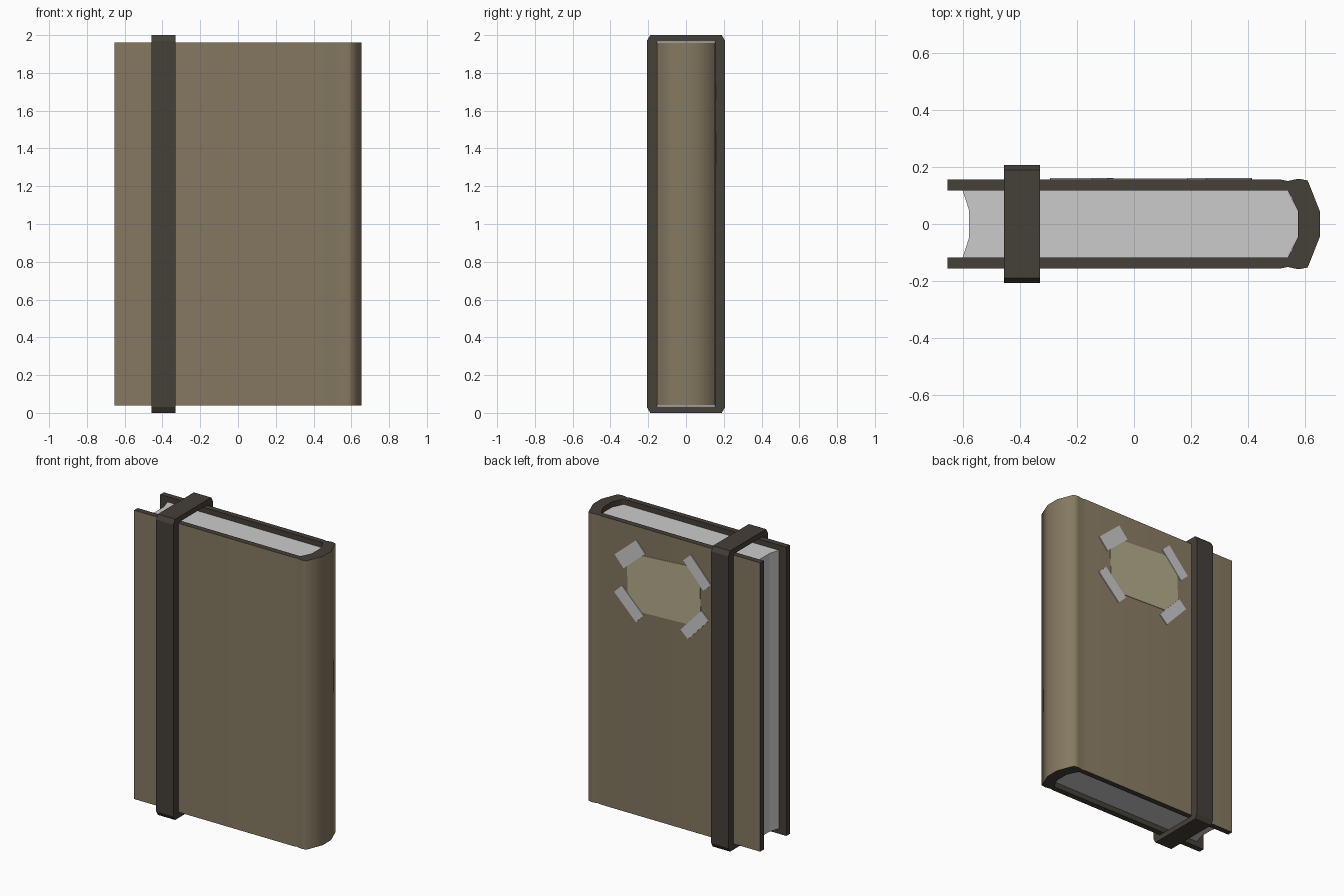
import bpy, bmesh, math
from mathutils import Vector, Matrix

if "Cube" in bpy.data.objects:
    bpy.data.objects.remove(bpy.data.objects["Cube"])


def material(name, rgb):
    m = bpy.data.materials.new(name)
    m.diffuse_color = (*rgb, 1)
    m.use_nodes = True
    m.node_tree.nodes["Principled BSDF"].inputs["Base Color"].default_value = m.diffuse_color
    return m


TAN = material("tan_cloth", (0.235, 0.19, 0.12))
DARK = material("dark_brown", (0.06, 0.05, 0.04))
CREAM = material("cream_paper", (0.46, 0.42, 0.27))


def strip(name, outer, inner, lo, hi, place, mats=(), closed=False, smooth=None):
    """Sweep the band between two matching outlines from lo to hi.
    Outer faces use the first material, all others the last."""
    bm = bmesh.new()
    rings = [[[bm.verts.new(place(p, h)) for p in line] for line in (outer, inner)]
             for h in (lo, hi)]
    (ol, il), (oh, ih) = rings
    n = len(outer)
    last = max(len(mats) - 1, 0)
    for i in range(n if closed else n - 1):
        j = (i + 1) % n
        for k, loop in enumerate(((ol[i], ol[j], oh[j], oh[i]),
                                  (il[j], il[i], ih[i], ih[j]),
                                  (ol[j], ol[i], il[i], il[j]),
                                  (oh[i], oh[j], ih[j], ih[i]))):
            bm.faces.new(loop).material_index = 0 if k == 0 else last
    if not closed:
        for i in (0, n - 1):
            bm.faces.new((ol[i], oh[i], ih[i], il[i])).material_index = last
    bmesh.ops.recalc_face_normals(bm, faces=bm.faces)
    me = bpy.data.meshes.new(name)
    bm.to_mesh(me)
    bm.free()
    for m in mats:
        me.materials.append(m)
    ob = bpy.data.objects.new(name, me)
    bpy.context.collection.objects.link(ob)
    if smooth:
        bpy.ops.object.select_all(action='DESELECT')
        ob.select_set(True)
        bpy.context.view_layer.objects.active = ob
        bpy.ops.object.shade_smooth_by_angle(angle=math.radians(smooth))
    return ob


def mirrored(half):
    """Front half of an outline plus its reflection across y = 0."""
    return half + [(x, -y) for x, y in reversed(half)]


def upright(p, h):
    return (p[0], p[1], h)


def sideways(p, h):
    return (h, p[0], p[1])


# Cover: two boards joined by a rounded spine with hinge grooves
cover_out = mirrored([(-.655, -.156), (.515, -.156), (.54, -.151),
                      (.578, -.159), (.61, -.153), (.653, -.045)])
cover_in = mirrored([(-.655, -.118), (.515, -.118), (.53, -.118),
                     (.54, -.118), (.553, -.095), (.576, -.045)])
strip("cover", cover_out, cover_in, .04, 1.96, upright, (TAN, DARK), smooth=62)

# Page block: hollow fore-edge, rounded back
left = [(-.602, -.118), (-.58, -.05), (-.58, .05), (-.602, .118)]
right = [(.54, -.118), (.576, -.045), (.576, .045), (.54, .118)]
strip("page_block", left, right, .075, 1.925, upright)


# Elastic strap: chamfered loop around the book
def chamfered(y, z, cy, cz):
    quarter = [(y, z - cz), (y - cy, z)]
    top = quarter + [(-a, b) for a, b in reversed(quarter)]
    return [(a, 1 + b) for a, b in top] + [(-a, 1 - b) for a, b in top]


strip("strap", chamfered(.207, 1.0, .018, .03), chamfered(.155, .965, .004, .006),
      -.457, -.33, sideways, (DARK,), closed=True)


# Paper label taped to the back board
def on_back(p, h):
    return (p[0], h, p[1])


strip("label", [(.325, 1.77), (-.21, 1.805)], [(.315, 1.395), (-.222, 1.415)],
      .153, .159, on_back, (CREAM,))

# Tape pieces: centre x, centre z, length, width, angle
tapes = [(.30, 1.765, .21, .10, 139), (-.194, 1.773, .22, .075, 48),
         (.307, 1.433, .225, .08, 45), (-.177, 1.421, .225, .075, 133)]
for i, (cx, cz, length, width, deg) in enumerate(tapes):
    rot = Matrix.Rotation(math.radians(deg), 2)
    pts = [Vector((cx, cz)) + rot @ Vector((sx * length / 2, sy * width / 2))
           for sy in (-1, 1) for sx in (-1, 1)]
    strip(f"tape_{i + 1}", pts[:2], pts[2:], .153, .162, on_back)
